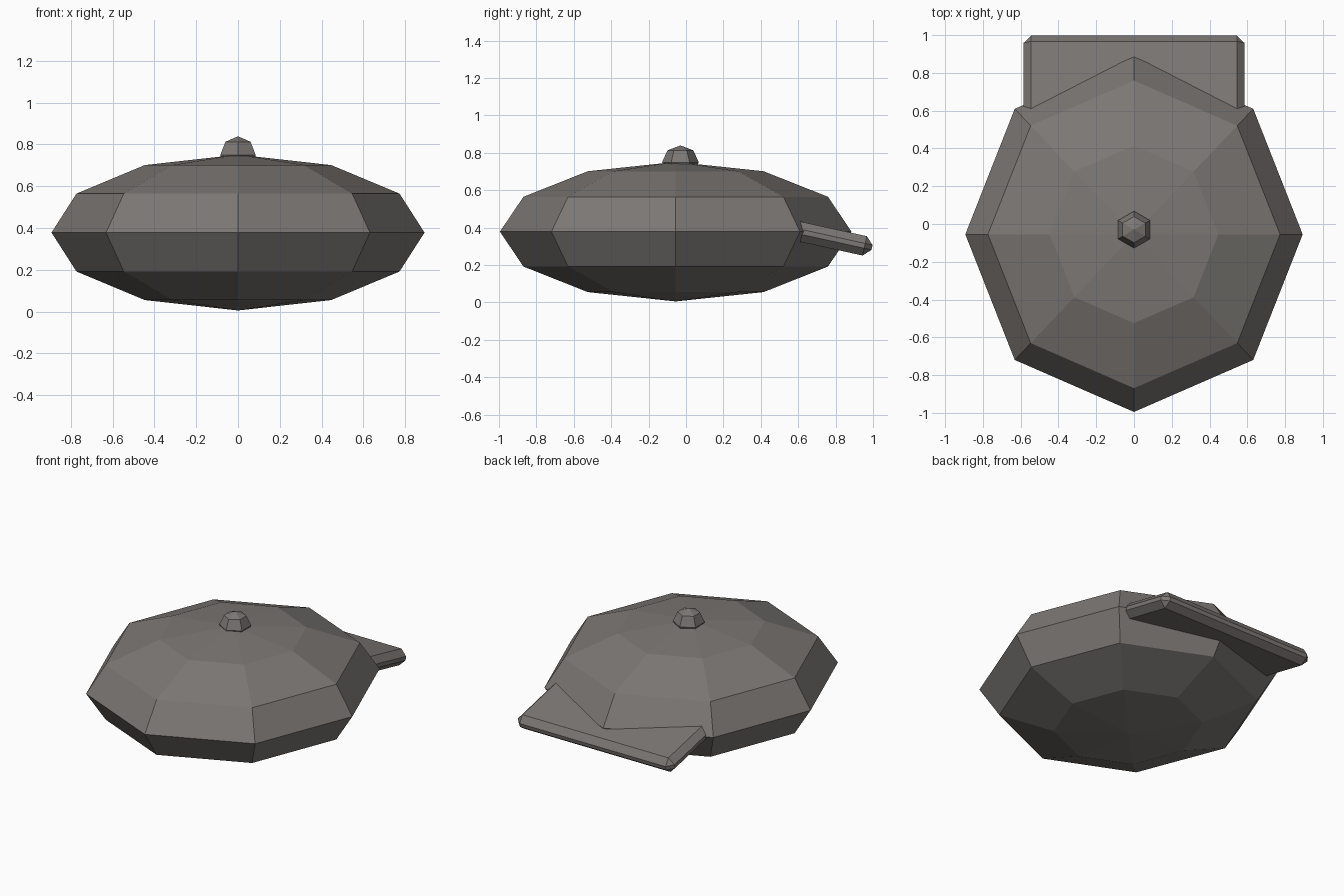
import bpy, math

if "Cube" in bpy.data.objects:
    bpy.data.objects.remove(bpy.data.objects["Cube"])

grey = bpy.data.materials.new("warm_grey")
grey.diffuse_color = (0.2, 0.186, 0.175, 1)
grey.use_nodes = True
grey.node_tree.nodes["Principled BSDF"].inputs["Base Color"].default_value = grey.diffuse_color


def finish(name, scale):
    ob = bpy.context.object
    ob.name = name
    ob.scale = scale
    ob.data.materials.append(grey)
    return ob


# Crown: squashed low-poly sphere with corners on the axes
bpy.ops.mesh.primitive_uv_sphere_add(segments=8, ring_count=6, radius=1,
                                     location=(0, -0.055, 0.378))
finish("cap_crown", (0.893, 0.94, 0.373))

# Button: small six-sided sphere half sunk into the top, corners on front and back
bpy.ops.mesh.primitive_uv_sphere_add(segments=6, ring_count=4, radius=1,
                                     location=(0, -0.03, 0.749),
                                     rotation=(0, 0, math.radians(90)))
button = finish("top_button", (0.098, 0.098, 0.09))
# Keep a corner on the front-back axis whichever way the sphere starts
if max(abs(v.co.x) for v in button.data.vertices) < 0.99:
    button.rotation_euler.z = 0

# Brim: chamfered plate sloping down at the back
tilt = math.radians(-12.4)
length = 0.8
end_y, end_z = 0.9946, 0.2936
bpy.ops.mesh.primitive_cube_add(size=1, rotation=(tilt, 0, 0), location=(
    0, end_y - math.cos(tilt) * length / 2, end_z - math.sin(tilt) * length / 2))
brim = finish("cap_brim", (1.17, length, 0.106))
bpy.ops.object.transform_apply(location=False, rotation=False, scale=True)
bevel = brim.modifiers.new("edge_chamfer", 'BEVEL')
bevel.width = 0.04
bevel.segments = 1
